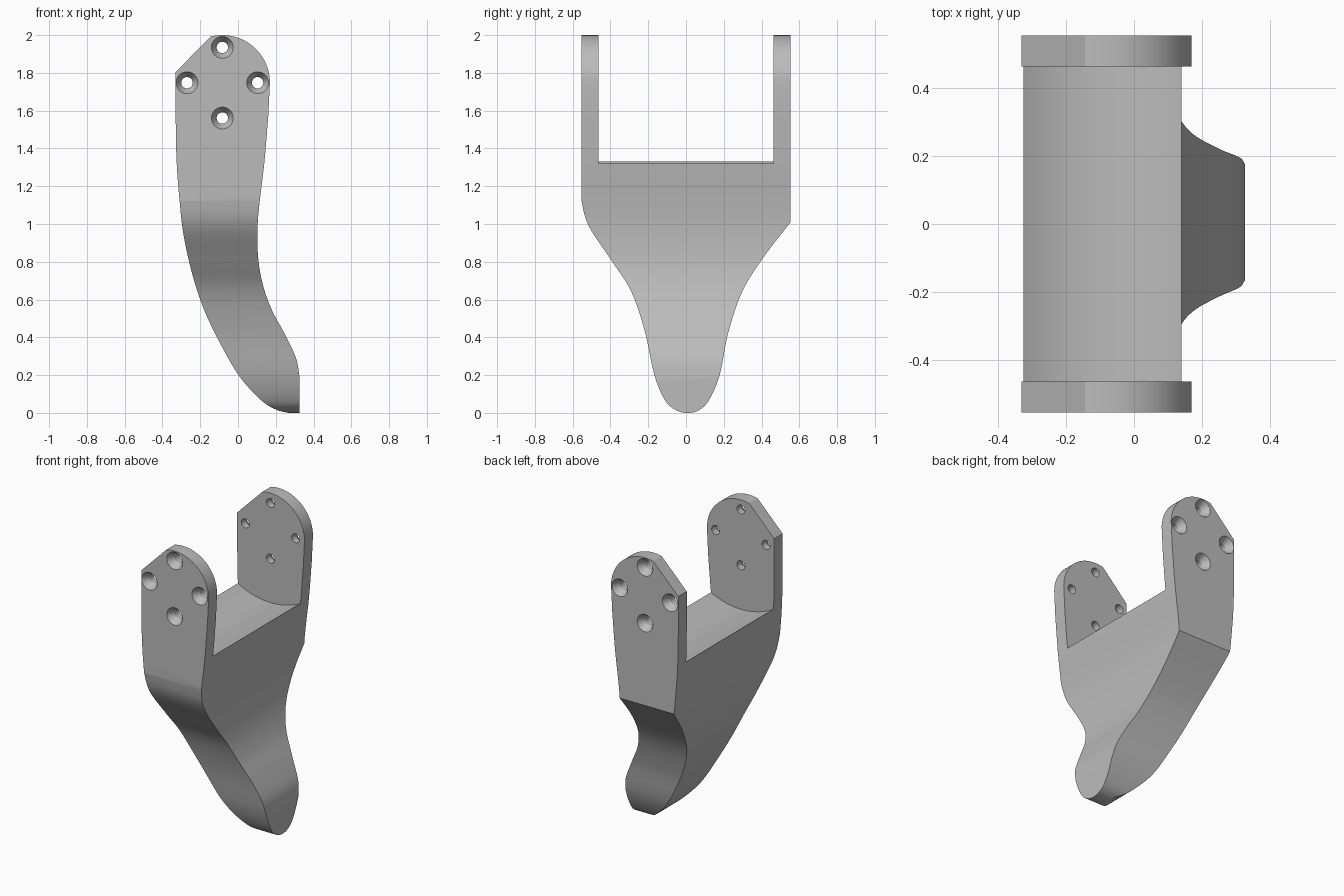
import bpy, bmesh, math
from mathutils import Vector, Matrix

cube = bpy.data.objects.get("Cube")
if cube:
    bpy.data.objects.remove(cube, do_unlink=True)

grey = bpy.data.materials.new("plain grey")
grey.use_nodes = True
grey.diffuse_color = (0.5, 0.5, 0.5, 1)
grey.node_tree.nodes["Principled BSDF"].inputs["Base Color"].default_value = (0.5, 0.5, 0.5, 1)


def spline(points, steps=8):
    """Smooth curve through 2D points."""
    p = [Vector(q) for q in points]
    p = [2 * p[0] - p[1]] + p + [2 * p[-1] - p[-2]]
    out = []
    for a, b, c, d in zip(p, p[1:], p[2:], p[3:]):
        for i in range(steps):
            t = i / steps
            out.append(0.5 * (2 * b + (c - a) * t + (2 * a - 5 * b + 4 * c - d) * t * t
                              + (3 * b - a - 3 * c + d) * t ** 3))
    return out + [p[-2]]


def arc(cx, cz, r, start, end, steps=32):
    angles = [math.radians(start + (end - start) * i / steps) for i in range(steps + 1)]
    return [Vector((cx + r * math.cos(a), cz + r * math.sin(a))) for a in angles]


def finish(name, bm):
    bmesh.ops.recalc_face_normals(bm, faces=bm.faces)
    mesh = bpy.data.meshes.new(name)
    bm.to_mesh(mesh)
    bm.free()
    mesh.materials.append(grey)
    obj = bpy.data.objects.new(name, mesh)
    bpy.context.collection.objects.link(obj)
    return obj


def extrude(name, profile, low, high, axis):
    """Extrude an outline along x or y between low and high."""
    bm = bmesh.new()
    place = (lambda p: (low, p.x, p.y)) if axis == "x" else (lambda p: (p.x, low, p.y))
    face = bm.faces.new([bm.verts.new(place(p)) for p in profile])
    new = bmesh.ops.extrude_face_region(bm, geom=[face])["geom"]
    move = (high - low, 0, 0) if axis == "x" else (0, high - low, 0)
    bmesh.ops.translate(bm, vec=move, verts=[v for v in new if isinstance(v, bmesh.types.BMVert)])
    return finish(name, bm)


def boolean(obj, cutter, operation):
    mod = obj.modifiers.new(operation, "BOOLEAN")
    mod.operation, mod.solver, mod.object = operation, "EXACT", cutter
    bpy.context.view_layer.objects.active = obj
    bpy.ops.object.modifier_apply(modifier=mod.name)
    bpy.data.objects.remove(cutter, do_unlink=True)


# Curved side outline of the bracket, extruded front to back
CX, CZ = -0.083, 1.748
back_edge = spline([(-0.33, 1.55), (-0.325, 1.33), (-0.31, 1.13), (-0.288, 0.94), (-0.24, 0.727),
                    (-0.177, 0.54), (-0.09, 0.36), (0.01, 0.19), (0.124, 0.066), (0.2, 0.018), (0.265, 0)])
inner_edge = spline([(0.326, 0.19), (0.307, 0.29), (0.246, 0.42), (0.177, 0.55), (0.13, 0.685),
                     (0.106, 0.83), (0.104, 0.99), (0.115, 1.12), (0.14, 1.33), (0.16, 1.57)])
rounded_top = arc(CX, CZ, 0.252, 0, 104)
side = [Vector((-0.33, 1.805))] + back_edge + [Vector((0.326, 0))] + inner_edge + rounded_top
bracket = extrude("bracket", side, -0.553, 0.553, "y")

# Tapered fork outline that trims the width towards the toe
front_edge = spline([(-0.56, 1.22), (-0.554, 1.13), (-0.515, 0.99), (-0.394, 0.806), (-0.292, 0.647),
                     (-0.22, 0.44), (-0.167, 0.2), (-0.11, 0.065), (-0.05, 0.013), (0.008, 0),
                     (0.066, 0.013), (0.12, 0.065), (0.178, 0.2), (0.225, 0.43), (0.3, 0.647),
                     (0.415, 0.83), (0.554, 1.01)])
fork = [Vector((-0.56, 2.2))] + front_edge + [Vector((0.56, 1.02)), Vector((0.56, 2.2))]
boolean(bracket, extrude("fork_trim", fork, -0.6, 0.6, "x"), "INTERSECT")

# Slot with a round floor between the two plates
slot = arc(CX, CZ, 0.482, 180, 360, 64) + [Vector((0.6, 2.2)), Vector((-0.7, 2.2))]
boolean(bracket, extrude("slot", slot, -0.463, 0.463, "y"), "DIFFERENCE")

# Four countersunk screw holes through each plate
for facing in (-1, 1):
    for dx, dz in ((0.187, 0), (-0.187, 0), (0, 0.187), (0, -0.187)):
        bm = bmesh.new()
        rings = []
        for radius, y in ((0.066, 0.563), (0.058, 0.553), (0.03, 0.508), (0.03, 0.4)):
            rings.append([bm.verts.new((CX + dx + p.x, facing * y, CZ + dz + p.y))
                          for p in arc(0, 0, radius, 0, 360, 32)[:-1]])
        for a, b in zip(rings, rings[1:]):
            for i in range(32):
                j = (i + 1) % 32
                bm.faces.new((a[i], a[j], b[j], b[i]))
        bm.faces.new(rings[0])
        bm.faces.new(rings[-1])
        boolean(bracket, finish("drill", bm), "DIFFERENCE")

# Smooth curved walls, sharp rims
bpy.ops.object.select_all(action="DESELECT")
bracket.select_set(True)
bpy.context.view_layer.objects.active = bracket
bpy.ops.object.shade_smooth_by_angle(angle=math.radians(28))
